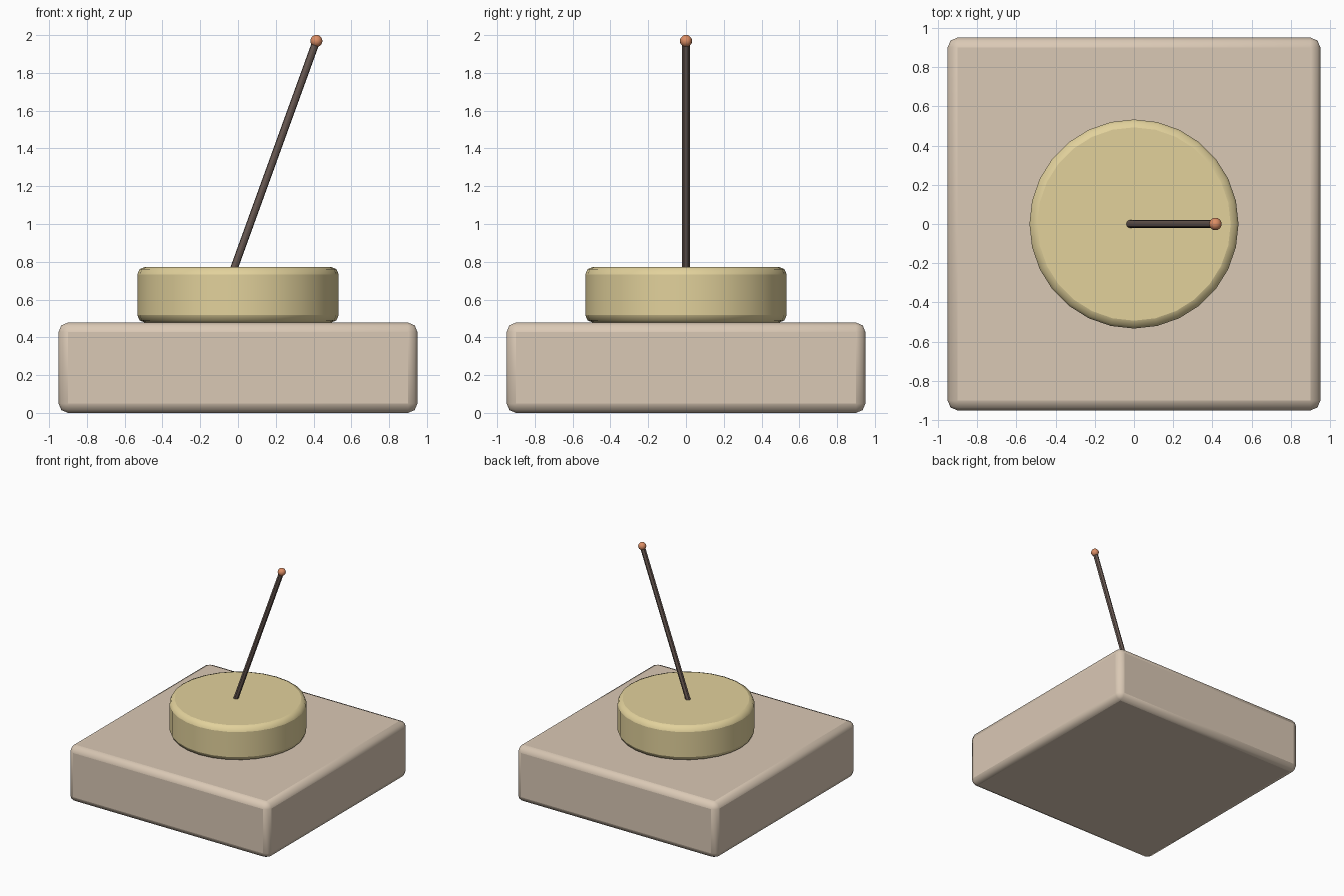
import bpy, math
from mathutils import Vector

if "Cube" in bpy.data.objects:
    bpy.data.objects.remove(bpy.data.objects["Cube"])


def finish(name, color, bevel=0.0):
    """Name, colour, round the edges and smooth the active object."""
    ob = bpy.context.object
    ob.name = name
    mat = bpy.data.materials.new(name + "_colour")
    mat.diffuse_color = (*color, 1)
    mat.use_nodes = True
    mat.node_tree.nodes["Principled BSDF"].inputs["Base Color"].default_value = mat.diffuse_color
    ob.data.materials.append(mat)
    bpy.ops.object.transform_apply(location=False, rotation=False, scale=True)
    if bevel:
        mod = ob.modifiers.new("rounded_edges", 'BEVEL')
        mod.width = bevel
        mod.segments = 2
        mod.limit_method = 'ANGLE'
        mod.angle_limit = math.radians(40)
    bpy.ops.object.shade_smooth_by_angle(angle=math.radians(30))
    return ob


# Square base block
bpy.ops.mesh.primitive_cube_add(size=1, location=(0, 0, 0.239))
bpy.context.object.scale = (1.9, 1.9, 0.478)
finish("base_block", (0.70, 0.58, 0.46), 0.05)

# Round turntable disc
bpy.ops.mesh.primitive_cylinder_add(vertices=28, radius=0.533, depth=0.295,
                                    location=(0, 0, 0.6255))
finish("round_disc", (0.76, 0.64, 0.33), 0.04)

# Leaning rod, its foot sunk a little into the disc
foot, tip = Vector((-0.024, 0, 0.757)), Vector((0.415, 0, 1.969))
axis = tip - foot
bpy.ops.mesh.primitive_cylinder_add(vertices=12, radius=0.02, depth=axis.length,
                                    location=(foot + tip) / 2)
bpy.context.object.rotation_euler = axis.to_track_quat('Z', 'Y').to_euler()
finish("leaning_rod", (0.14, 0.10, 0.085))

# Ball at the tip of the rod
bpy.ops.mesh.primitive_uv_sphere_add(segments=16, ring_count=10, radius=0.032, location=tip)
finish("tip_ball", (0.72, 0.27, 0.13))
